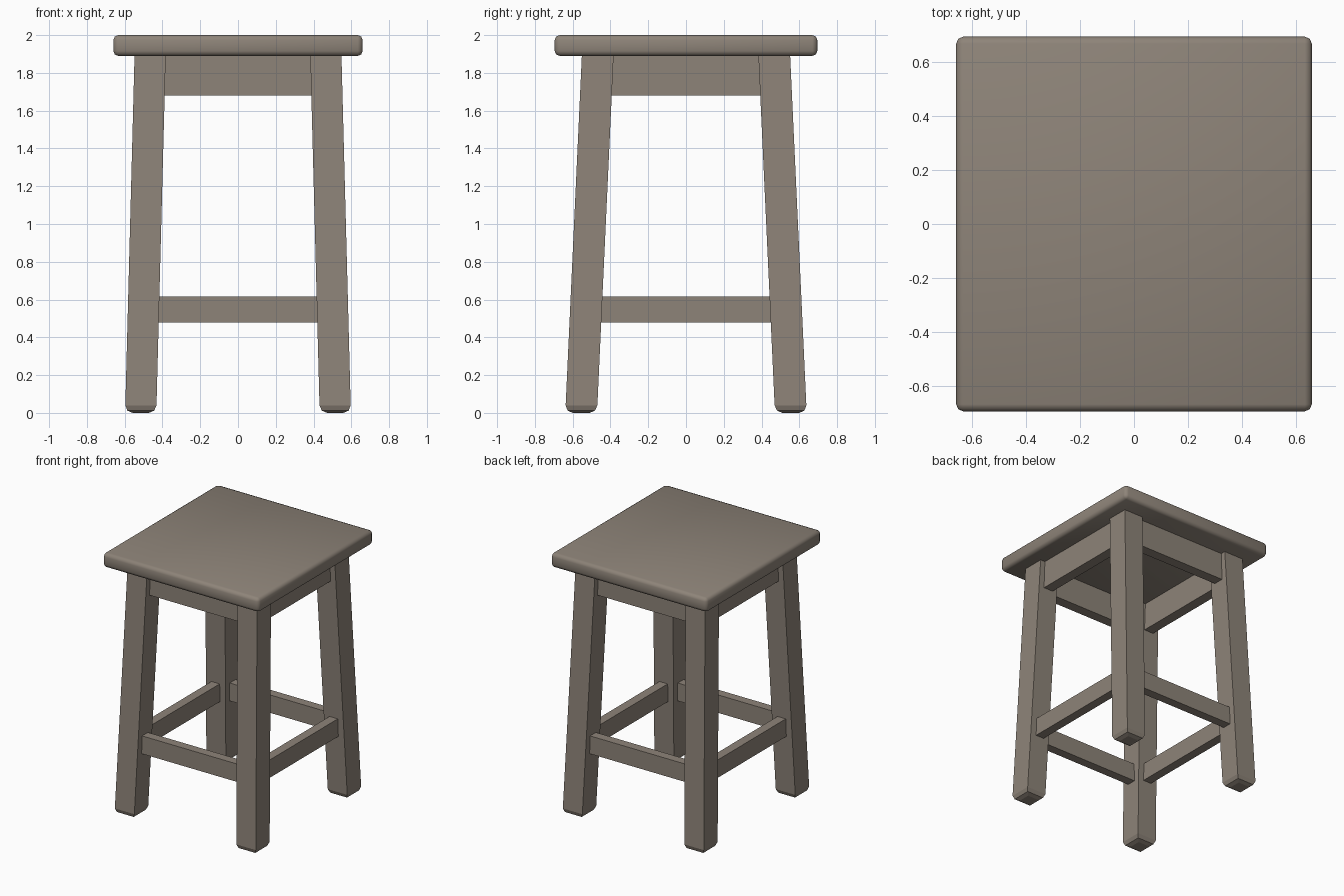
import bpy, bmesh
from mathutils import Vector

cube = bpy.data.objects.get("Cube")
if cube:
    bpy.data.objects.remove(cube, do_unlink=True)

wood = bpy.data.materials.new("grey brown wood")
wood.use_nodes = True
wood.diffuse_color = (0.27, 0.23, 0.19, 1)
wood.node_tree.nodes["Principled BSDF"].inputs["Base Color"].default_value = wood.diffuse_color


def box(name, centre, size):
    bm = bmesh.new()
    bmesh.ops.create_cube(bm, size=1)
    for v in bm.verts:
        v.co = Vector(centre) + v.co * Vector(size)
    return bm


def finish(name, bm, smooth=False):
    mesh = bpy.data.meshes.new(name)
    for f in bm.faces:
        f.smooth = smooth
    bm.to_mesh(mesh)
    bm.free()
    mesh.materials.append(wood)
    obj = bpy.data.objects.new(name, mesh)
    bpy.context.collection.objects.link(obj)


# Seat: a thick board with softened edges
bm = box("seat", (0, 0, 1.945), (1.32, 1.39, 0.11))
bmesh.ops.bevel(bm, geom=bm.edges[:], offset=0.026, segments=2, profile=0.5, affect='EDGES')
finish("seat", bm, True)

# Splayed square legs with worn, rounded feet
for sx, side in ((-1, "right"), (1, "left")):
    for sy, end in ((-1, "front"), (1, "back")):
        bm = box("leg", (0, 0, 0.95), (0.165, 0.168, 1.9))
        foot = [e for e in bm.edges if all(v.co.z < 0.1 for v in e.verts)]
        bmesh.ops.bevel(bm, geom=foot, offset=0.04, segments=2, profile=0.5, affect='EDGES')
        for v in bm.verts:
            t = v.co.z / 1.9
            v.co.x += sx * (0.515 - 0.05 * t)
            v.co.y += sy * (0.555 - 0.088 * t)
        finish(f"{end}_{side}_leg", bm)

# Aprons under the seat and stretchers near the floor
for name, z, height, thick, x, y in (("apron", 1.785, 0.21, 0.08, 0.468, 0.474),
                                     ("stretcher", 0.547, 0.137, 0.07, 0.5, 0.53)):
    for s, end, side in ((-1, "front", "right"), (1, "back", "left")):
        finish(f"{end}_{name}", box(name, (0, s * y, z), (2 * x, thick, height)))
        finish(f"{side}_{name}", box(name, (s * x, 0, z), (thick, 2 * y, height)))
